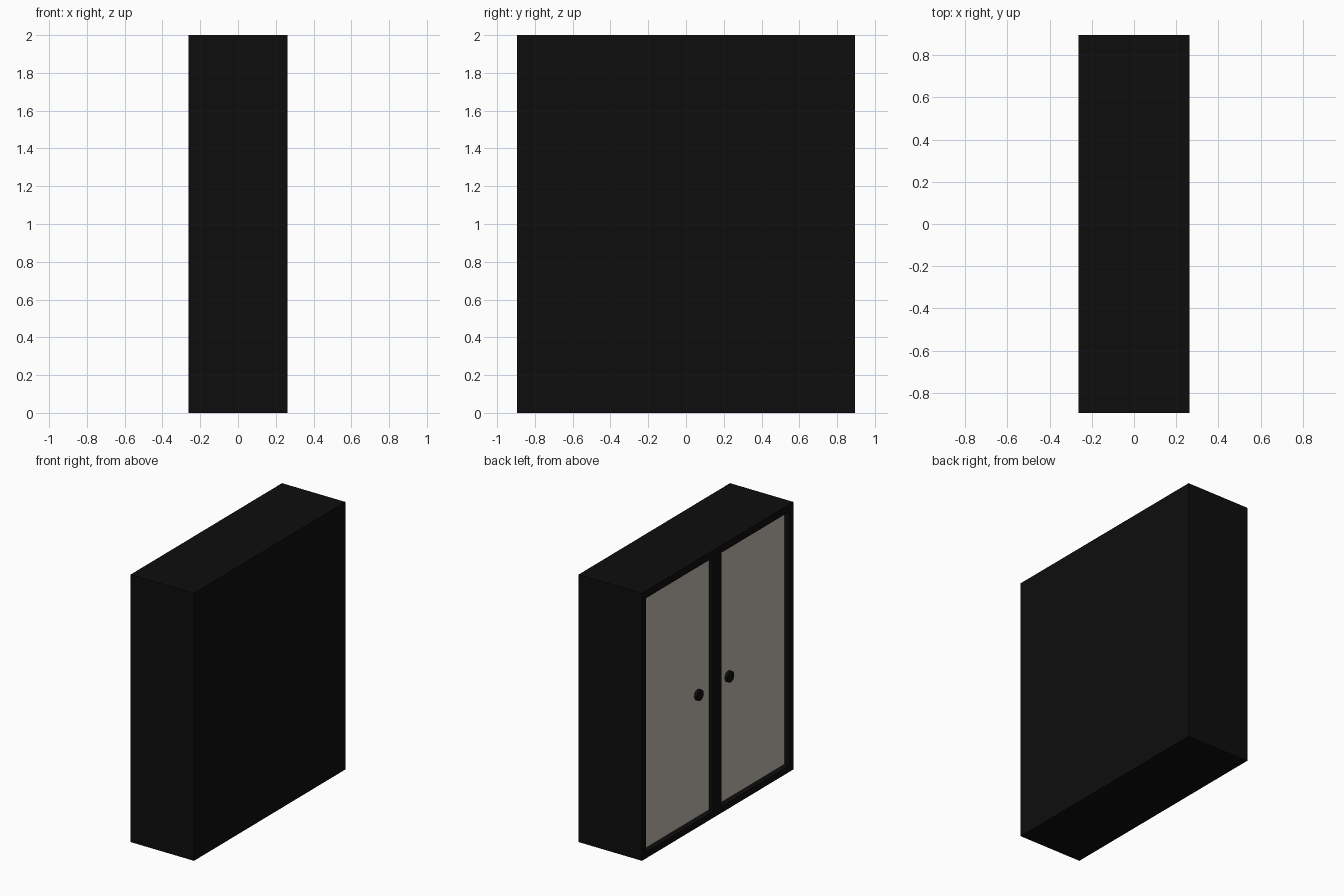
import bpy
import math

if "Cube" in bpy.data.objects:
    bpy.data.objects.remove(bpy.data.objects["Cube"])

HX, HY, H = 0.262, 0.894, 2.0      # half depth, half width, height
FRAME, RECESS, PANEL = 0.048, 0.04, 0.02
Z0, Z1 = 0.047, H - 0.055          # door opening bottom and top


def material(name, rgb):
    m = bpy.data.materials.new(name)
    m.diffuse_color = (*rgb, 1)
    m.use_nodes = True
    m.node_tree.nodes["Principled BSDF"].inputs["Base Color"].default_value = m.diffuse_color
    return m


black = material("black_lacquer", (0.004, 0.004, 0.004))
beige = material("warm_grey", (0.52, 0.48, 0.43))


def box(name, lo, hi, mat):
    bpy.ops.mesh.primitive_cube_add(size=1, location=[(a + b) / 2 for a, b in zip(lo, hi)])
    o = bpy.context.object
    o.name = name
    o.scale = [b - a for a, b in zip(lo, hi)]
    bpy.ops.object.transform_apply(location=False, rotation=False, scale=True)
    o.data.materials.append(mat)
    return o


# Cabinet body
body = box("cabinet_body", (-HX, -HY, 0), (HX, HY, H), black)

for side, s in (("left", 1), ("right", -1)):
    y0, y1 = sorted((s * FRAME, s * (HY - FRAME)))
    back = -HX + RECESS + PANEL

    # Door opening cut into the body
    cutter = box(side + "_opening_cutter", (-HX - 0.1, y0, Z0), (back, y1, Z1), black)
    cutter.hide_render = True
    cutter.hide_set(True)
    cut = body.modifiers.new(side + "_opening", 'BOOLEAN')
    cut.operation = 'DIFFERENCE'
    cut.solver = 'EXACT'
    cut.object = cutter

    # Recessed door panel
    box(side + "_door", (-HX + RECESS, y0, Z0), (back, y1, Z1), beige)

    # Round flat knob
    bpy.ops.mesh.primitive_cylinder_add(
        vertices=24, radius=0.04, depth=0.024,
        location=(-HX + RECESS - 0.011, s * 0.18, 0.96), rotation=(0, math.pi / 2, 0))
    knob = bpy.context.object
    knob.name = side + "_knob"
    knob.data.materials.append(black)
    bpy.ops.object.shade_smooth_by_angle()

# Bake the openings and drop the cutters
bpy.ops.object.select_all(action='DESELECT')
body.select_set(True)
bpy.context.view_layer.objects.active = body
for m in list(body.modifiers):
    bpy.ops.object.modifier_apply(modifier=m.name)
for o in list(bpy.data.objects):
    if o.name.endswith("_cutter"):
        bpy.data.objects.remove(o)
